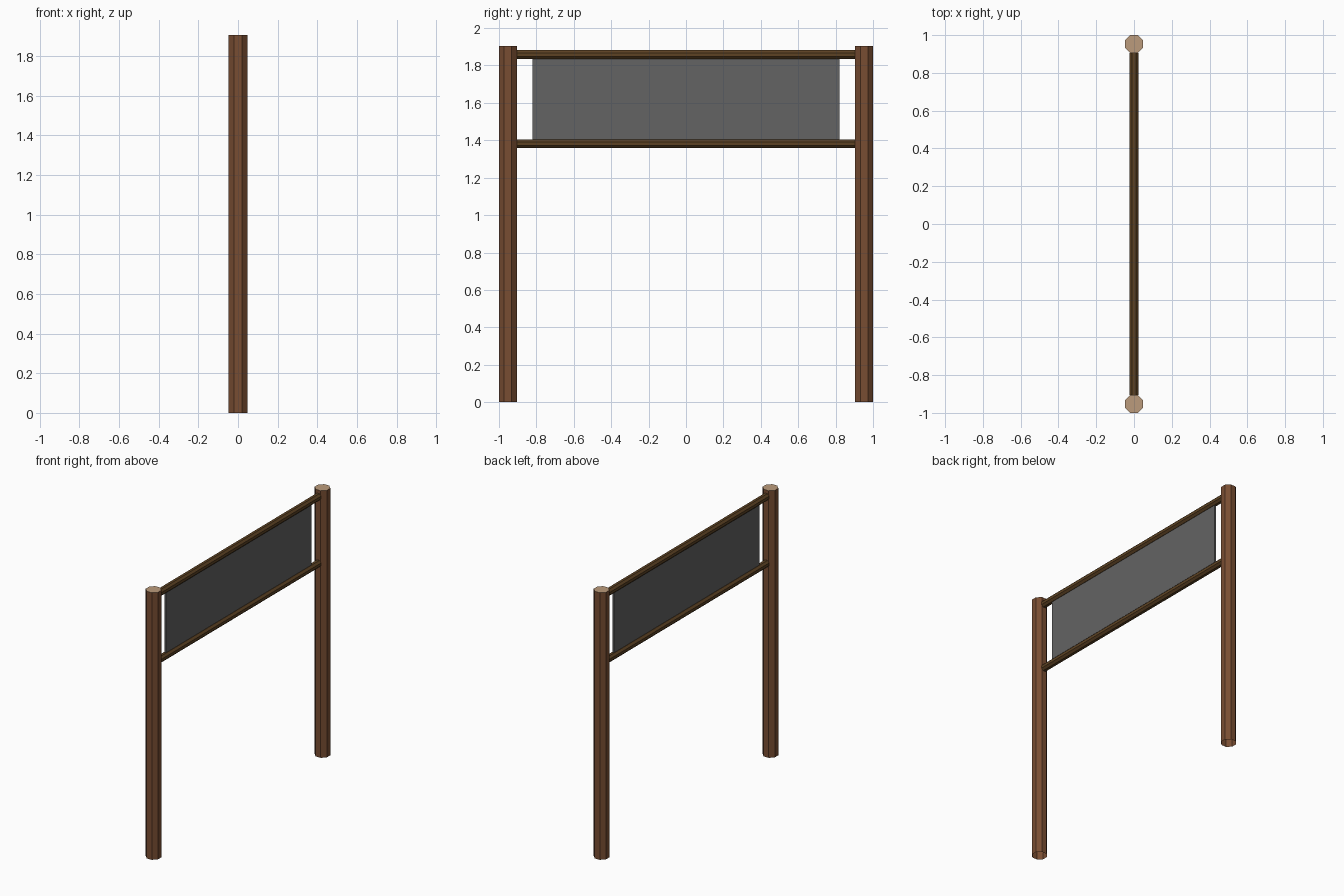
import bpy, bmesh, math
from mathutils import Matrix, Vector

if "Cube" in bpy.data.objects:
    bpy.data.objects.remove(bpy.data.objects["Cube"])


def material(name, rgb):
    m = bpy.data.materials.new(name)
    m.diffuse_color = (*rgb, 1)
    m.use_nodes = True
    m.node_tree.nodes["Principled BSDF"].inputs["Base Color"].default_value = m.diffuse_color
    return m


bark = material("bark", (0.19, 0.075, 0.032))
cut_wood = material("cut_wood", (0.50, 0.33, 0.20))
rail_wood = material("rail_wood", (0.11, 0.055, 0.017))
cloth = material("dark_panel", (0.125, 0.125, 0.125))


def add_object(name, bm, mats):
    me = bpy.data.meshes.new(name)
    bm.to_mesh(me)
    bm.free()
    for m in mats:
        me.materials.append(m)
    ob = bpy.data.objects.new(name, me)
    bpy.context.collection.objects.link(ob)
    return ob


def octagon_bar(width, length):
    """Eight-sided bar along z, centred, with flats facing the axes."""
    bm = bmesh.new()
    r = width / 2 / math.cos(math.pi / 8)
    bmesh.ops.create_cone(bm, cap_ends=True, segments=8, radius1=r, radius2=r,
                          depth=length, matrix=Matrix.Rotation(math.pi / 8, 4, 'Z'))
    return bm


POST_W, POST_H, POST_Y = 0.096, 1.905, 0.952

# Posts: pale cut top, open underside
for side, y in (("left", -POST_Y), ("right", POST_Y)):
    bm = octagon_bar(POST_W, POST_H)
    bm.normal_update()
    for f in bm.faces:
        if f.normal.z > 0.9:
            f.material_index = 1
    bmesh.ops.delete(bm, geom=[f for f in bm.faces if f.normal.z < -0.9], context='FACES_ONLY')
    bmesh.ops.translate(bm, verts=bm.verts, vec=Vector((0, y, POST_H / 2)))
    add_object(side + "_post", bm, [bark, cut_wood])

# Rails between the posts
for name, z in (("upper_rail", 1.858), ("lower_rail", 1.382)):
    bm = octagon_bar(0.047, 2 * (POST_Y - POST_W / 2))
    bmesh.ops.transform(bm, verts=bm.verts,
                        matrix=Matrix.Translation((0, 0, z)) @ Matrix.Rotation(math.pi / 2, 4, 'X'))
    add_object(name, bm, [rail_wood])

# Thin panel hung between the rails
bm = bmesh.new()
bmesh.ops.create_cube(bm, size=1, matrix=Matrix.Translation((0, 0, 1.62))
                      @ Matrix.Diagonal((0.014, 1.64, 0.45, 1)))
add_object("panel", bm, [cloth])
